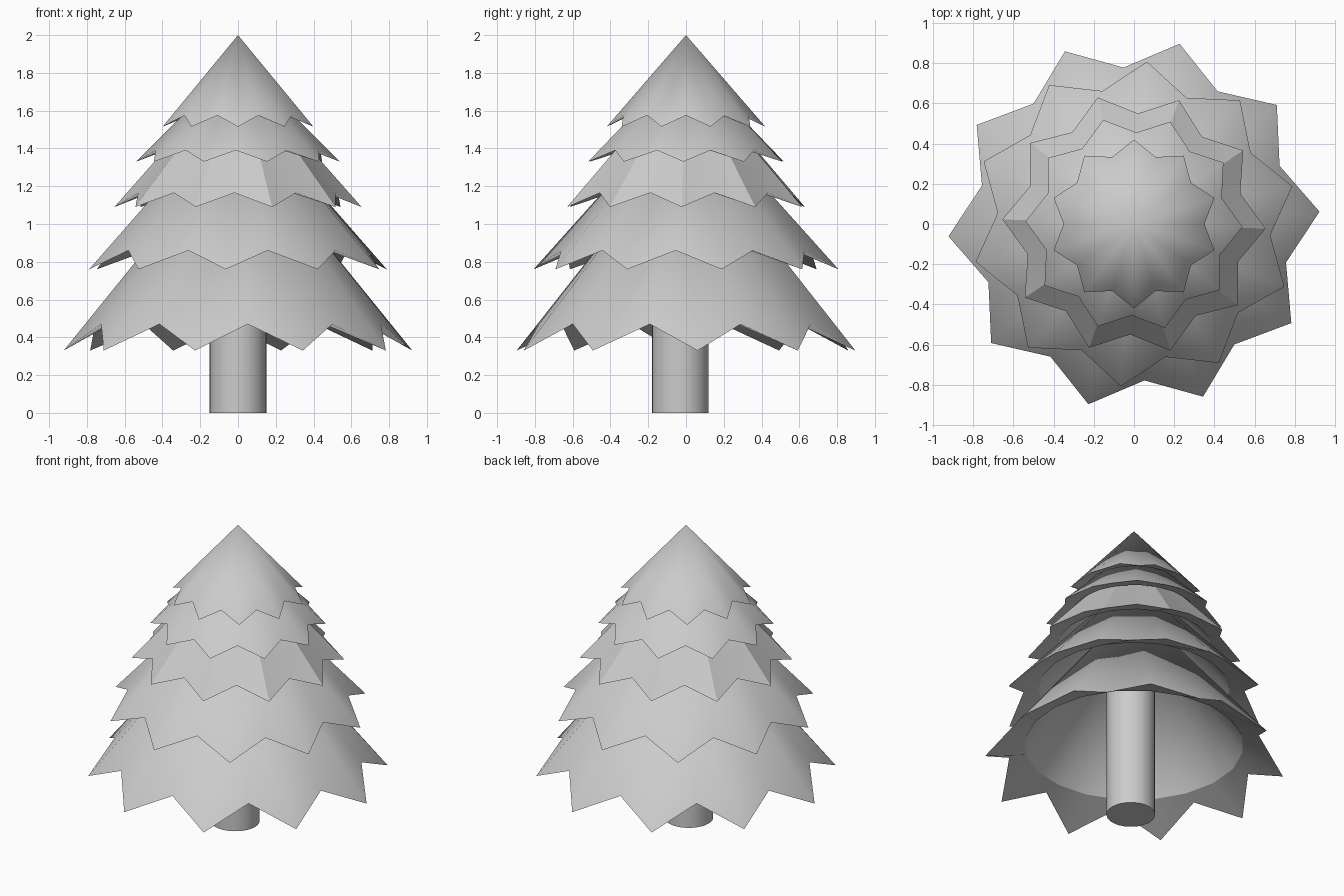
import bpy, bmesh
from math import radians, sin, cos

if "Cube" in bpy.data.objects:
    bpy.data.objects.remove(bpy.data.objects["Cube"])

POINTS = 10  # star points per tier


def ring(bm, specs, offset):
    """Ring of 20 vertices alternating between the given (radius, z) pairs."""
    verts = []
    for i in range(POINTS * 2):
        r, z = specs[i % len(specs)]
        a = radians(offset + i * 180 / POINTS)
        verts.append(bm.verts.new((r * cos(a), r * sin(a), z)))
    return verts


def smooth(obj):
    bpy.ops.object.select_all(action='DESELECT')
    obj.select_set(True)
    bpy.context.view_layer.objects.active = obj
    bpy.ops.object.shade_smooth_by_angle(angle=radians(30))


def tier(name, tip, valley, inner, apex, offset):
    bm = bmesh.new()
    rim = ring(bm, [tip, valley], offset)
    hole = ring(bm, [inner], offset)
    top = bm.verts.new((0, 0, apex))
    hollow = bm.verts.new((0, 0, apex - 0.03))
    n = len(rim)
    for i in range(n):
        j = (i + 1) % n
        bm.faces.new((rim[i], rim[j], top))                  # outer skirt
        bm.faces.new((rim[j], rim[i], hole[i], hole[j]))     # jagged underside
        bm.faces.new((hole[j], hole[i], hollow))             # hollow inside
    mesh = bpy.data.meshes.new(name)
    bm.to_mesh(mesh)
    bm.free()
    obj = bpy.data.objects.new(name, mesh)
    bpy.context.collection.objects.link(obj)
    smooth(obj)


# Foliage tiers: tip (r, z), valley (r, z), inner rim (r, z), apex z, rotation
tier("foliage_tier_1", (0.925, 0.33), (0.78, 0.47), (0.675, 0.48), 1.47, 3.8)
tier("foliage_tier_2", (0.81, 0.76), (0.68, 0.86), (0.59, 0.87), 1.66, 13.4)
tier("foliage_tier_3", (0.655, 1.09), (0.55, 1.165), (0.48, 1.17), 1.83, -2)
tier("foliage_tier_4", (0.54, 1.33), (0.455, 1.39), (0.39, 1.395), 1.87, -1.5)
tier("foliage_tier_5", (0.42, 1.515), (0.35, 1.575), (0.30, 1.58), 2.0, 18)

# Trunk, set slightly towards the front
bpy.ops.mesh.primitive_cylinder_add(vertices=32, radius=0.15, depth=1.1,
                                    location=(0, -0.03, 0.55))
trunk = bpy.context.object
trunk.name = "trunk"
smooth(trunk)
